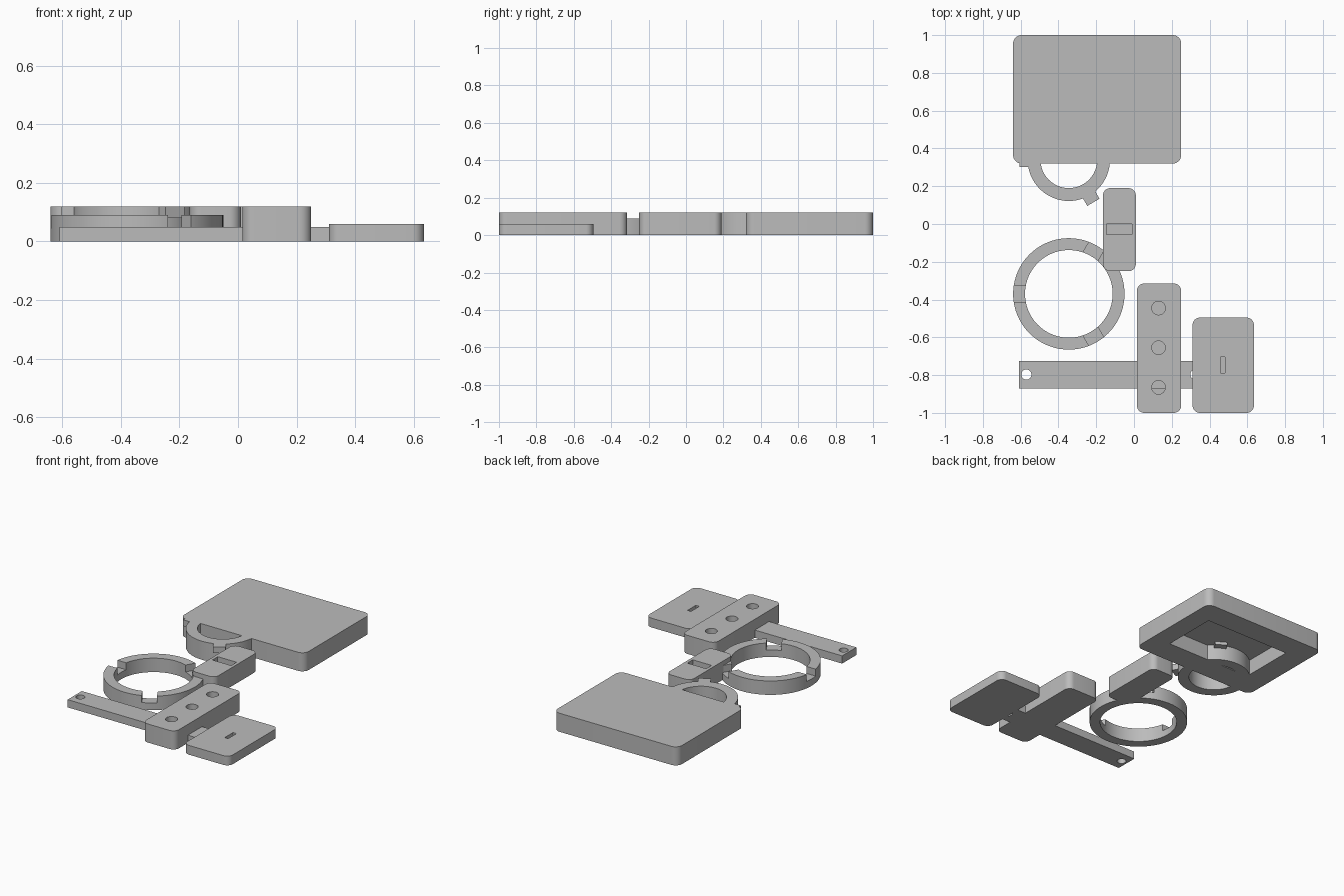
import bpy, bmesh, math

if "Cube" in bpy.data.objects:
    bpy.data.objects.remove(bpy.data.objects["Cube"])

grey = bpy.data.materials.new("plain_grey")
grey.diffuse_color = (0.5, 0.5, 0.5, 1)
grey.use_nodes = True
grey.node_tree.nodes["Principled BSDF"].inputs["Base Color"].default_value = grey.diffuse_color


def prism(name, pts, z0, z1):
    """Extrude a flat outline from z0 to z1."""
    bm = bmesh.new()
    face = bm.faces.new([bm.verts.new((x, y, z0)) for x, y in pts])
    top = bmesh.ops.extrude_face_region(bm, geom=[face])["geom"]
    bmesh.ops.translate(bm, vec=(0, 0, z1 - z0),
                        verts=[v for v in top if isinstance(v, bmesh.types.BMVert)])
    bmesh.ops.recalc_face_normals(bm, faces=bm.faces)
    me = bpy.data.meshes.new(name)
    bm.to_mesh(me)
    bm.free()
    me.materials.append(grey)
    ob = bpy.data.objects.new(name, me)
    bpy.context.collection.objects.link(ob)
    return ob


def circle(cx, cy, r, n=64):
    return [(cx + r * math.cos(2 * math.pi * i / n), cy + r * math.sin(2 * math.pi * i / n))
            for i in range(n)]


def rect(x0, x1, y0, y1, r=0.0):
    """Rectangle outline, with rounded corners when r is given."""
    if not r:
        return [(x0, y0), (x1, y0), (x1, y1), (x0, y1)]
    centres = [(x1 - r, y1 - r), (x0 + r, y1 - r), (x0 + r, y0 + r), (x1 - r, y0 + r)]
    return [(cx + r * math.cos(math.radians(90 * q + 11.25 * i)),
             cy + r * math.sin(math.radians(90 * q + 11.25 * i)))
            for q, (cx, cy) in enumerate(centres) for i in range(9)]


def radial_bar(cx, cy, r0, r1, width, deg):
    """Bar outline pointing outwards from a centre."""
    c, s, h = math.cos(math.radians(deg)), math.sin(math.radians(deg)), width / 2
    return [(cx + u * c - v * s, cy + u * s + v * c)
            for u, v in ((r0, -h), (r1, -h), (r1, h), (r0, h))]


def combine(ob, other, op):
    """Boolean another solid into ob, then discard it."""
    mod = ob.modifiers.new("boolean", "BOOLEAN")
    mod.operation, mod.solver, mod.object = op, "EXACT", other
    bpy.context.view_layer.objects.active = ob
    bpy.ops.object.modifier_apply(modifier=mod.name)
    bpy.data.objects.remove(other)


def cut(ob, pts, z0, z1):
    combine(ob, prism("cutter", pts, z0, z1), "DIFFERENCE")


# Large cover plate, hollowed from below
cover = prism("cover_plate", rect(-0.64, 0.25, 0.32, 1.0, 0.045), 0, 0.12)
cut(cover, rect(-0.49, 0.12, 0.48, 0.845), -0.1, 0.10)

# Locking collar under the cover, with three outward lugs
CX, CY = -0.345, 0.34
collar = prism("locking_collar", circle(CX, CY, 0.218), 0, 0.12)
cut(collar, circle(CX, CY, 0.15), -0.1, 0.2)
for deg in (60, 180, 300):
    combine(collar, prism("lug", radial_bar(CX, CY, 0.185, 0.26, 0.075, deg), 0.08, 0.12), "UNION")

# Loose ring with three notches in its top edge
RX, RY = -0.345, -0.37
ring = prism("notched_ring", circle(RX, RY, 0.295, 80), 0, 0.09)
cut(ring, circle(RX, RY, 0.232, 80), -0.1, 0.2)
for deg in (60, 180, 300):
    cut(ring, radial_bar(RX, RY, 0.15, 0.4, 0.09, deg), 0.045, 0.2)

# Small block with a rectangular socket
small = prism("socket_block", rect(-0.165, 0.01, -0.25, 0.19, 0.04), 0, 0.12)
cut(small, rect(-0.145, -0.01, -0.055, 0.0), 0.04, 0.2)

# Long block with three round sockets
holder = prism("three_hole_block", rect(0.015, 0.25, -1.0, -0.315, 0.04), 0, 0.12)
for y in (-0.445, -0.655, -0.865):
    cut(holder, circle(0.13, y, 0.036, 32), 0.03, 0.2)

# Flat link bar with a hole at each end
bar = prism("link_bar", rect(-0.61, 0.365, -0.87, -0.725), 0, 0.05)
for x in (-0.57, 0.325):
    cut(bar, circle(x, -0.797, 0.027, 32), -0.1, 0.2)

# Thin plate with a narrow slot
thin = prism("slotted_plate", rect(0.31, 0.635, -1.0, -0.495, 0.04), 0, 0.06)
cut(thin, rect(0.458, 0.483, -0.79, -0.705), 0.02, 0.2)

# Smooth the rounded walls, keep the edges crisp
for ob in (cover, collar, ring, small, holder, bar, thin):
    bpy.ops.object.select_all(action="DESELECT")
    ob.select_set(True)
    bpy.context.view_layer.objects.active = ob
    bpy.ops.object.shade_smooth_by_angle(angle=math.radians(30))
